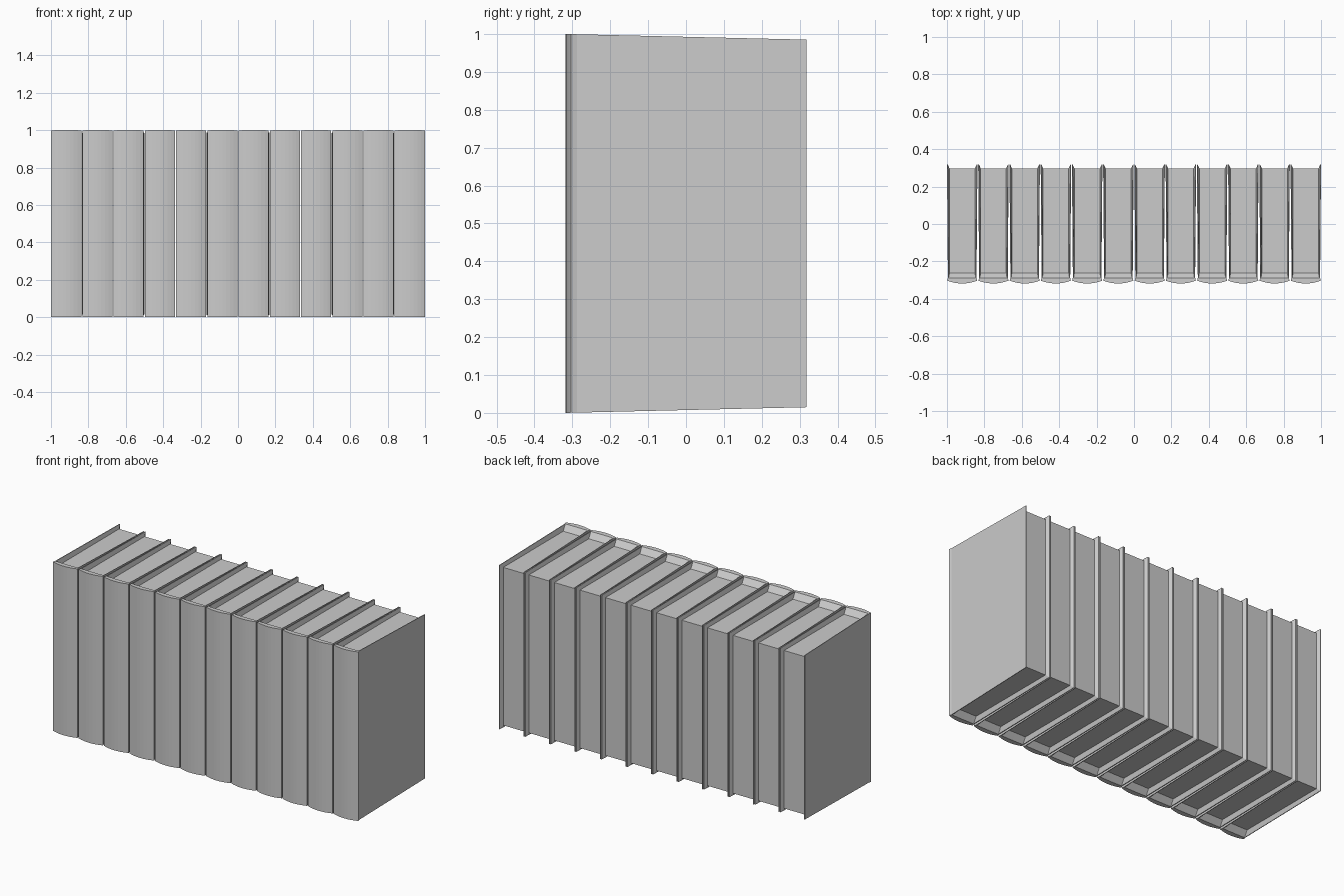
import bpy, bmesh, math

if "Cube" in bpy.data.objects:
    bpy.data.objects.remove(bpy.data.objects["Cube"])

COUNT = 12
HALF = 0.0815                       # half thickness of one book
PITCH = (2 - 2 * HALF) / (COUNT - 1)
ARC = 8                             # facets across the rounded spine


def u_path(tip, hinge, arc):
    """U-shaped plan path: right fore edge, hinge, spine, left hinge, left fore edge."""
    mirror = lambda p: (-p[0], p[1])
    return [tip, hinge] + arc + [mirror(hinge), mirror(tip)]


def spine(half, y_edge, y_mid):
    pts = []
    for i in range(ARC + 1):
        t = 1 - 2 * i / ARC
        pts.append((half * t, y_edge + (y_mid - y_edge) * (1 - t * t)))
    return pts


def top_z(y):
    return 1 - 0.015 * (y + 0.32) / 0.64


# Plan outlines: outside of cover, inner rim of cover, edge of the page block
outer = u_path((HALF, 0.318), (0.0765, -0.288), spine(0.0805, -0.303, -0.318))
rim = u_path((HALF - 0.004, 0.318), (0.0725, -0.287), spine(0.071, -0.288, -0.289))
inner = u_path((0.068, 0.298), (0.068, -0.262), spine(0.066, -0.262, -0.262))


def rings(bm, path, z=None):
    """Top and bottom vertex rows for a path."""
    top = [bm.verts.new((x, y, z or top_z(y))) for x, y in path]
    low = [bm.verts.new((x, y, 1 - (z or top_z(y)))) for x, y in path]
    return top, low


def strip(bm, a, b):
    for i in range(len(a) - 1):
        bm.faces.new((a[i], a[i + 1], b[i + 1], b[i]))


def finish(bm, name):
    bmesh.ops.recalc_face_normals(bm, faces=bm.faces)
    mesh = bpy.data.meshes.new(name)
    bm.to_mesh(mesh)
    bm.free()
    return mesh


# Cover: boards, rounded spine, rim and sloped inside margin
bm = bmesh.new()
ot, ol = rings(bm, outer)
rt, rl = rings(bm, rim)
it, il = rings(bm, inner, 0.967)
strip(bm, ot, ol)
for a, b in ((ot, rt), (rt, it), (rl, ol), (il, rl)):
    strip(bm, a, b)
for e in (0, -1):                   # fore-edge ends of the boards
    bm.faces.new((ot[e], rt[e], rl[e], ol[e]))
    bm.faces.new((rt[e], it[e], il[e], rl[e]))
# Close the cover temporarily so normals are found reliably
caps = [bm.faces.new(it), bm.faces.new(il),
        bm.faces.new((it[0], it[-1], il[-1], il[0]))]
bmesh.ops.recalc_face_normals(bm, faces=bm.faces)
bmesh.ops.delete(bm, geom=caps, context='FACES_ONLY')
cover_mesh = bpy.data.meshes.new("book_cover")
bm.to_mesh(cover_mesh)
bm.free()

# Page block
bm = bmesh.new()
corners = [(0.068, 0.298), (0.068, -0.262), (-0.068, -0.262), (-0.068, 0.298)]
pt, pl = rings(bm, corners, 0.967)
bm.faces.new(pt)
bm.faces.new(pl)
strip(bm, pt + pt[:1], pl + pl[:1])
pages_mesh = finish(bm, "book_pages")

# Row of identical books
for i in range(COUNT):
    for mesh in (cover_mesh, pages_mesh):
        ob = bpy.data.objects.new(f"{mesh.name}_{i + 1}", mesh)
        ob.location.x = -1 + HALF + i * PITCH
        bpy.context.collection.objects.link(ob)
